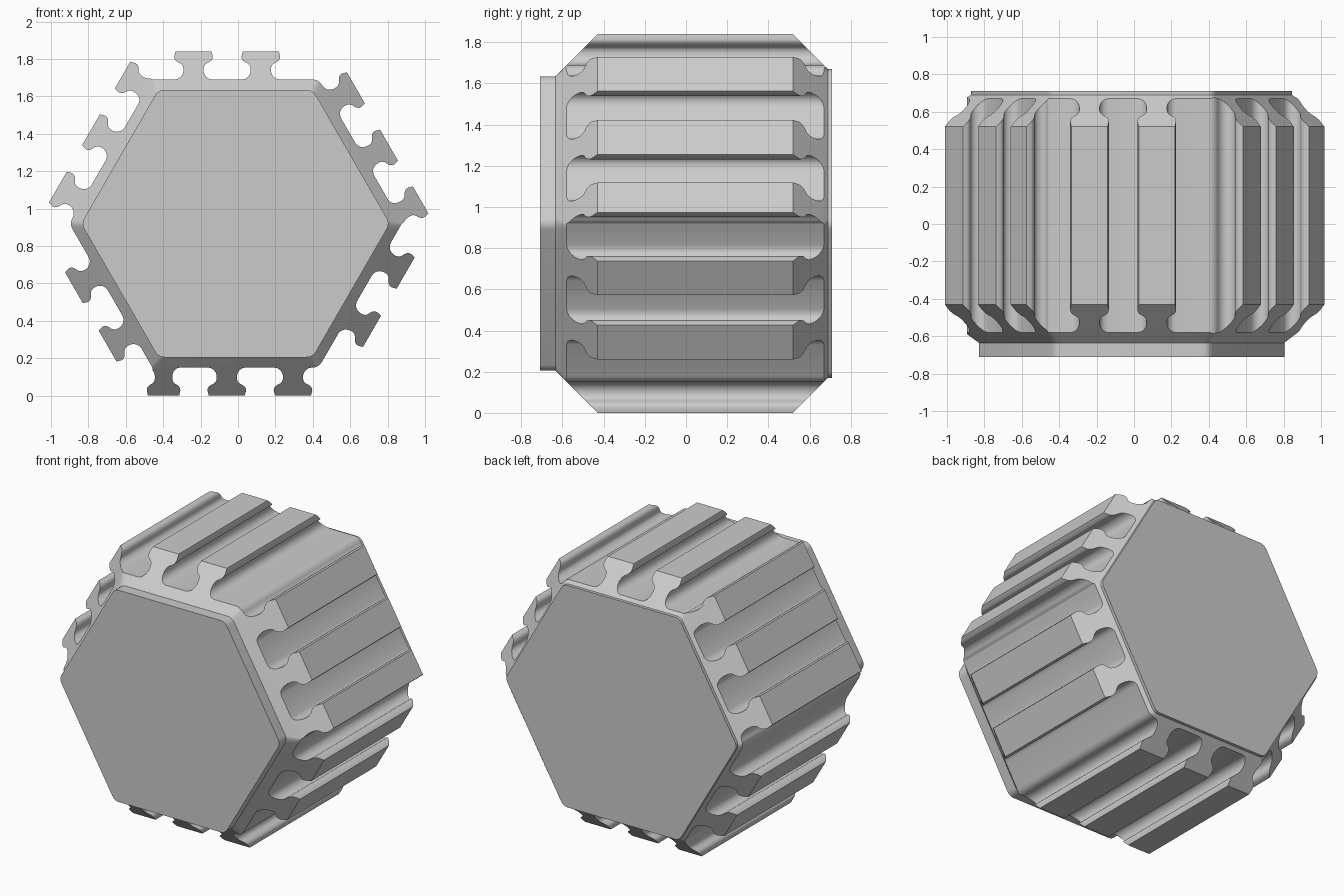
import bpy, bmesh, math
from mathutils import Vector

cube = bpy.data.objects.get("Cube")
if cube:
    bpy.data.objects.remove(cube, do_unlink=True)

grey = bpy.data.materials.new("plain_grey")
grey.use_nodes = True
colour = (0.6, 0.6, 0.6, 1)
grey.diffuse_color = colour
grey.node_tree.nodes["Principled BSDF"].inputs["Base Color"].default_value = colour

CENTRE_X, CENTRE_Z = -0.013, 0.92
CORE, FRONT, BACK = 0.77, 0.715, 0.75      # apothems of core, front collar, back rim
TAN30 = math.tan(math.radians(30))
ROUND = 0.035                              # corner rounding length
STEPS = 6

# Half profile of one mushroom-shaped rib: (half width, height), base to top
RIB = [(.1, 0), (.083, .004), (.069, .013), (.059, .027), (.054, .043), (.054, .06),
       (.058, .074), (.068, .085), (.082, .092), (.094, .1), (.102, .112), (.103, .124), (.096, .15)]

# Ribs per side as (centre, width scale); sides alternate
RIB_SETS = [[(-.225, 1), (.135, 1)], [(-.307, 1), (.047, 1), (.385, .87)]]


def place(side, apothem, t):
    """Position in the x/z plane, t runs clockwise along the side."""
    a = math.radians(90 - 60 * side)
    return Vector((CENTRE_X + math.cos(a) * apothem + math.sin(a) * t,
                   CENTRE_Z + math.sin(a) * apothem - math.cos(a) * t))


def side_points(side):
    """Ribbed outline of one side as (t, height)."""
    corner = CORE * TAN30
    pts = [(ROUND - corner, 0)]
    for c, s in RIB_SETS[side % 2]:
        pts += [(c - u * s, h) for u, h in RIB]
        pts += [(min(c + u * s, corner) if h < .03 else c + u * s, h) for u, h in reversed(RIB)]
    if pts[-1][0] < corner - ROUND:
        pts.append((corner - ROUND, 0))
    return pts


def corner_points(side, apothem, start, end):
    """Rounded corner between a side and the next one."""
    ctrl = place(side, apothem, apothem * TAN30)
    ks = [k / STEPS for k in range(1, STEPS)]
    return [start * (1 - k) ** 2 + ctrl * (2 * k * (1 - k)) + end * k * k for k in ks]


def depth(p):
    """Hexagonal distance from the axis."""
    q = p - Vector((CENTRE_X, CENTRE_Z))
    return max(q.x * math.cos(math.radians(60 * i + 30)) + q.y * math.sin(math.radians(60 * i + 30))
               for i in range(6))


def make_ring(bm, sides, apothem, y_of):
    """Returns vertices as six (side, corner) pairs."""
    runs = [[place(i, apothem + h, t) for t, h in pts] for i, pts in enumerate(sides)]
    ring = []
    for i, run in enumerate(runs):
        corner = corner_points(i, apothem, run[-1], runs[(i + 1) % 6][0])
        side_v = [bm.verts.new((p.x, y_of(apothem + h), p.y)) for p, (t, h) in zip(run, sides[i])]
        corner_v = [bm.verts.new((p.x, y_of(depth(p)), p.y)) for p in corner]
        ring.append((side_v, corner_v))
    return ring


def flat(ring):
    return [v for side, corner in ring for v in side + corner]


def bridge(bm, a, b):
    for i in range(len(a)):
        j = (i + 1) % len(a)
        bm.faces.new((a[i], a[j], b[j], b[i]))


def bevelled_end(bm, outer, inner):
    """Sloped end: one flat face per side, strips round the corners."""
    for i in range(6):
        nxt = (i + 1) % 6
        bm.faces.new(outer[i][0] + inner[i][0][::-1])
        a = [outer[i][0][-1]] + outer[i][1] + [outer[nxt][0][0]]
        b = [inner[i][0][-1]] + inner[i][1] + [inner[nxt][0][0]]
        for k in range(len(a) - 1):
            bm.faces.new((a[k], a[k + 1], b[k + 1], b[k]))


def plain_sides(apothem):
    e = apothem * TAN30 - ROUND
    return [[(-e, 0), (e, 0)]] * 6


bm = bmesh.new()
front_slope = lambda d: -0.58 + (d - CORE)
back_slope = lambda d: 0.67 - (d - CORE)
ribbed = [side_points(i) for i in range(6)]

# Ribbed barrel
front_outer = make_ring(bm, ribbed, CORE, front_slope)
back_outer = make_ring(bm, ribbed, CORE, back_slope)
bridge(bm, flat(front_outer), flat(back_outer))

# Sloped end, short collar and cap at the front and the back
for outer, apothem, y_in, y_end in ((front_outer, FRONT, front_slope(FRONT), -0.71),
                                    (back_outer, BACK, back_slope(BACK), 0.71)):
    sides = plain_sides(apothem)
    inner = make_ring(bm, sides, apothem, lambda d: y_in)
    end = make_ring(bm, sides, apothem, lambda d: y_end)
    bevelled_end(bm, outer, inner)
    bridge(bm, flat(inner), flat(end))
    bm.faces.new(flat(end))

bmesh.ops.recalc_face_normals(bm, faces=bm.faces)
mesh = bpy.data.meshes.new("ribbed_hex_barrel")
bm.to_mesh(mesh)
bm.free()
mesh.materials.append(grey)
barrel = bpy.data.objects.new("ribbed_hex_barrel", mesh)
bpy.context.collection.objects.link(barrel)
bpy.context.view_layer.objects.active = barrel
barrel.select_set(True)
bpy.ops.object.shade_smooth_by_angle(angle=math.radians(35))
